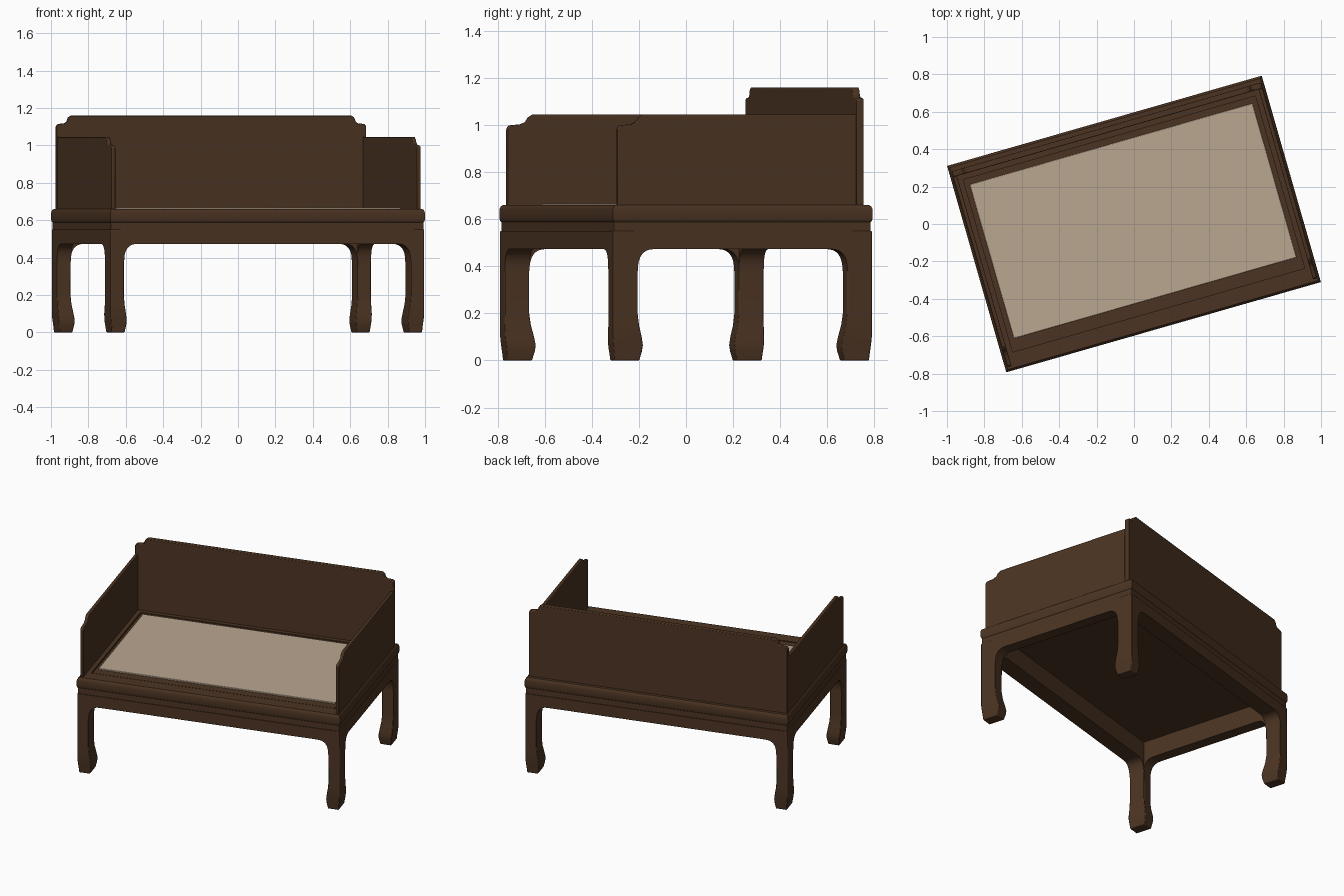
import bpy, bmesh, math

cube = bpy.data.objects.get("Cube")
if cube:
    bpy.data.objects.remove(cube, do_unlink=True)

TURN = math.radians(16)      # the whole bench stands turned about z
HX, HY = 0.875, 0.574        # half length and half depth of the seat frame


def material(name, rgb):
    m = bpy.data.materials.new(name)
    m.use_nodes = True
    color = (*rgb, 1)
    m.diffuse_color = color
    m.node_tree.nodes["Principled BSDF"].inputs["Base Color"].default_value = color
    return m


wood = material("dark brown wood", (0.071, 0.034, 0.016))
fabric = material("beige cushion", (0.49, 0.38, 0.28))


def finish(name, bm, mat, bevel=0):
    bmesh.ops.recalc_face_normals(bm, faces=bm.faces)
    mesh = bpy.data.meshes.new(name)
    bm.to_mesh(mesh)
    bm.free()
    mesh.materials.append(mat)
    obj = bpy.data.objects.new(name, mesh)
    obj.rotation_euler.z = TURN
    bpy.context.collection.objects.link(obj)
    if bevel:
        mod = obj.modifiers.new("soft edges", "BEVEL")
        mod.width = bevel
        mod.segments = 2
        mod.limit_method = "ANGLE"
    bpy.ops.object.select_all(action="DESELECT")
    obj.select_set(True)
    bpy.context.view_layer.objects.active = obj
    bpy.ops.object.shade_smooth_by_angle(angle=math.radians(35))
    return obj


def loft(name, rings, mat, bevel=0):
    """Stack of rectangles (x0, x1, y0, y1, z), capped at both ends."""
    bm = bmesh.new()
    loops = [[bm.verts.new(p) for p in ((a, c, z), (b, c, z), (b, d, z), (a, d, z))]
             for a, b, c, d, z in rings]
    for low, high in zip(loops, loops[1:]):
        for i in range(4):
            j = (i + 1) % 4
            bm.faces.new((low[i], low[j], high[j], high[i]))
    bm.faces.new(loops[0])
    bm.faces.new(loops[-1])
    return finish(name, bm, mat, bevel)


def board(name, outline, start, end, along_x, bevel=0):
    """Outline of (length, z) points given thickness from start to end."""
    bm = bmesh.new()
    place = (lambda u, t, z: (u, t, z)) if along_x else (lambda u, t, z: (t, u, z))
    front = [bm.verts.new(place(u, start, z)) for u, z in outline]
    back = [bm.verts.new(place(u, end, z)) for u, z in outline]
    n = len(outline)
    bm.faces.new(front)
    bm.faces.new(back)
    for i in range(n):
        j = (i + 1) % n
        bm.faces.new((front[i], front[j], back[j], back[i]))
    return finish(name, bm, wood, bevel)


# Upper thickness of the legs, shared by the aprons and the open underside
EDGE = 0.002
LEG_W, LEG_D = 0.076, 0.109

# Seat frame: open underside, waist, rounded moulding, grooved top (insets, z)
edge_profile = [(0.007, 0.55), (0.007, 0.588), (0.003, 0.592), (0, 0.604),
                (0, 0.64), (0.004, 0.653), (0.012, 0.66)]
frame = [(LEG_W + EDGE, LEG_D + EDGE, 0.6), (LEG_W + EDGE, LEG_D + EDGE, 0.55)]
frame += [(i, i, z) for i, z in edge_profile]
frame += [(0.063, 0.095, 0.66), (0.063, 0.095, 0.65),
          (0.070, 0.102, 0.65), (0.070, 0.102, 0.658)]
loft("seat_frame", [(-HX + i, HX - i, -HY + j, HY - j, z) for i, j, z in frame], wood)

# Seat mat
loft("seat_mat", [(-0.786, 0.786, -0.411, 0.445, z) for z in (0.655, 0.667)], fabric, 0.003)

# Legs with an inward swelling foot: (z, outer inset, extra width, extra depth)
LEG = [(0, 0.01, 0.006, 0.01), (0.04, 0.006, 0.014, 0.021), (0.065, 0.003, 0.016, 0.024),
       (0.1, 0, 0.011, 0.018), (0.15, 0, 0.003, 0.006), (0.2, 0, -0.001, 0),
       (0.55, 0, 0, 0)]
for x_side, x_name in ((-1, "right"), (1, "left")):
    for y_side, y_name in ((-1, "front"), (1, "back")):
        rings = []
        for z, out, w, d in LEG:
            xs = sorted(x_side * (HX - EDGE - v) for v in (out, LEG_W + w))
            ys = sorted(y_side * (HY - EDGE - v) for v in (out, LEG_D + d))
            rings.append((*xs, *ys, z))
        loft(f"{y_name}_{x_name}_leg", rings, wood, 0.004)


# Aprons as deep as the legs, with rounded corners running into them
def apron_outline(half, leg):
    inner = half - leg
    arc = []
    for k in range(9):
        a = k / 8 * math.pi / 2
        arc.append((inner - 0.075 + 0.075 * math.cos(a) ** 0.8,
                    0.38 + 0.093 * math.sin(a) ** 0.8))
    right = [(inner + 0.02, 0.55), (inner + 0.02, 0.38)] + arc
    return right + [(-u, z) for u, z in reversed(right)]


for side, y_name, x_name in ((-1, "front", "right"), (1, "back", "left")):
    y, x = side * (HY - EDGE), side * (HX - EDGE)
    board(f"{y_name}_apron", apron_outline(HX - EDGE, LEG_W), y, y - side * LEG_D, True)
    board(f"{x_name}_apron", apron_outline(HY - EDGE, LEG_D), x, x - side * LEG_W, False)

# Back panel with stepped shoulders
PX, PY = 0.86, 0.54
BACK, SIDE = 0.032, 0.021    # panel thicknesses
shoulder = [(PX, 0.655), (PX, 1.105), (PX - 0.01, 1.114), (PX - 0.048, 1.118),
            (PX - 0.06, 1.128), (PX - 0.066, 1.148), (PX - 0.083, 1.16)]
board("back_panel", shoulder + [(-u, z) for u, z in reversed(shoulder)],
      PY - BACK, PY, True, 0.004)

# Side panels with a step at the front end
FRONT = -0.549
step = [(PY - BACK, 0.655), (FRONT, 0.655), (FRONT, 0.985), (FRONT + 0.01, 0.998),
        (FRONT + 0.06, 1.003), (FRONT + 0.082, 1.012), (FRONT + 0.095, 1.032),
        (FRONT + 0.115, 1.045), (PY - BACK, 1.045)]
for side, name in ((-1, "right"), (1, "left")):
    board(f"{name}_side_panel", step, side * PX, side * (PX - SIDE), False, 0.004)
